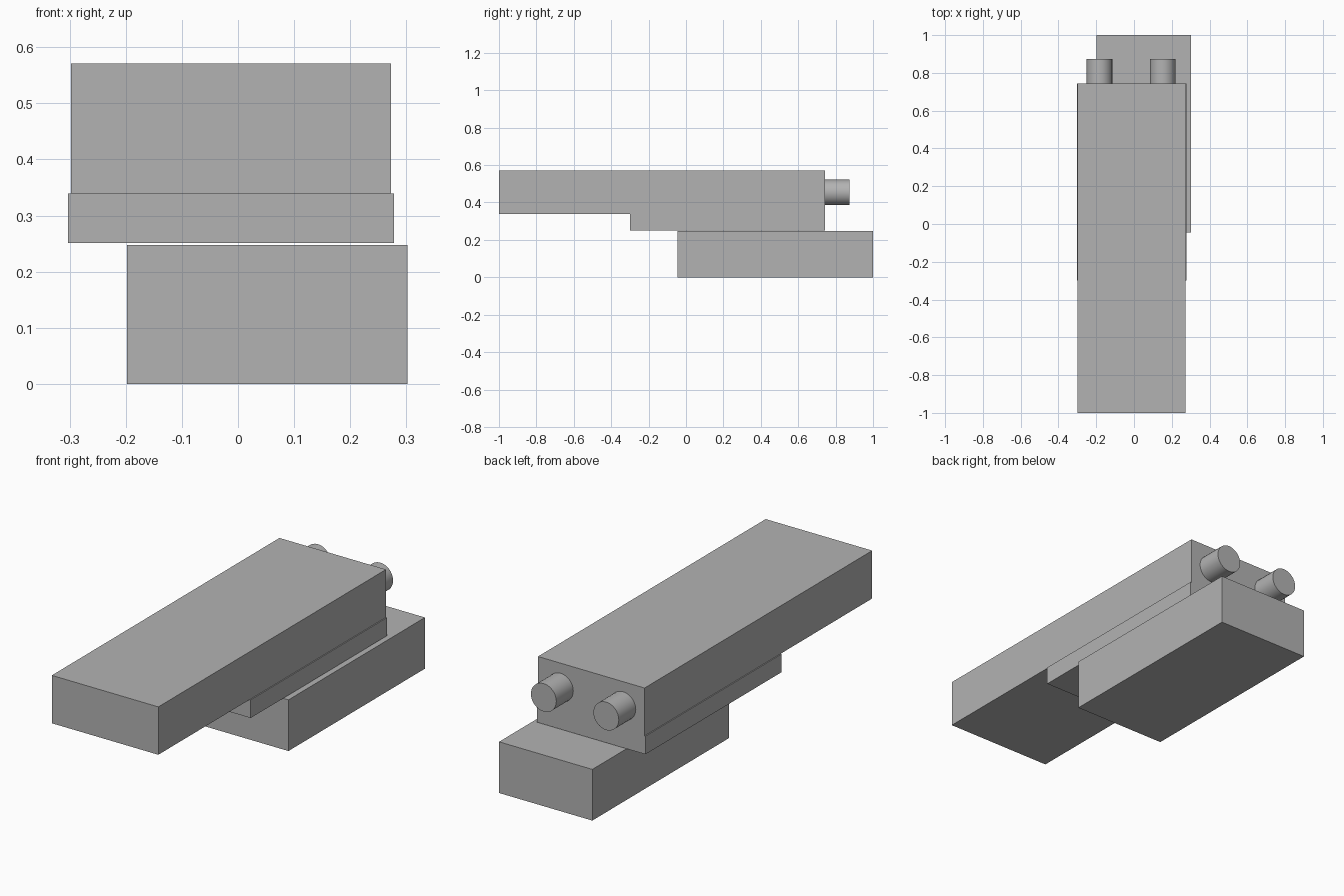
import bpy
import math

cube = bpy.data.objects.get("Cube")
if cube:
    bpy.data.objects.remove(cube, do_unlink=True)

# Single grey material
GREY = 0.45
grey = bpy.data.materials.new("plain grey")
grey.use_nodes = True
grey.diffuse_color = (GREY, GREY, GREY, 1)
grey.node_tree.nodes["Principled BSDF"].inputs["Base Color"].default_value = (GREY, GREY, GREY, 1)


def box(name, low, high):
    """Box between two opposite corners."""
    bpy.ops.mesh.primitive_cube_add(size=1)
    ob = bpy.context.object
    ob.name = name
    ob.location = [(a + b) / 2 for a, b in zip(low, high)]
    ob.scale = [b - a for a, b in zip(low, high)]
    bpy.ops.object.transform_apply(location=False, rotation=False, scale=True)
    ob.data.materials.append(grey)


def peg(name, x, z, radius, y0, y1):
    """Round peg pointing backwards."""
    bpy.ops.mesh.primitive_cylinder_add(
        vertices=32, radius=radius, depth=y1 - y0,
        location=(x, (y0 + y1) / 2, z), rotation=(math.pi / 2, 0, 0))
    ob = bpy.context.object
    ob.name = name
    ob.data.materials.append(grey)
    bpy.ops.object.shade_smooth_by_angle(angle=math.radians(30))


# Stacked blocks, bottom to top
BACK = 0.743
box("base_block", (-0.198, -0.045, 0), (0.302, 1, 0.248))
box("middle_plate", (-0.303, -0.3, 0.251), (0.278, BACK, 0.339))
box("upper_block", (-0.298, -1, 0.339), (0.273, BACK, 0.571))

# Pair of pegs on the back face
for side, x in (("right", -0.183), ("left", 0.152)):
    peg("back_peg_" + side, x, 0.454, 0.068, BACK - 0.01, 0.873)
